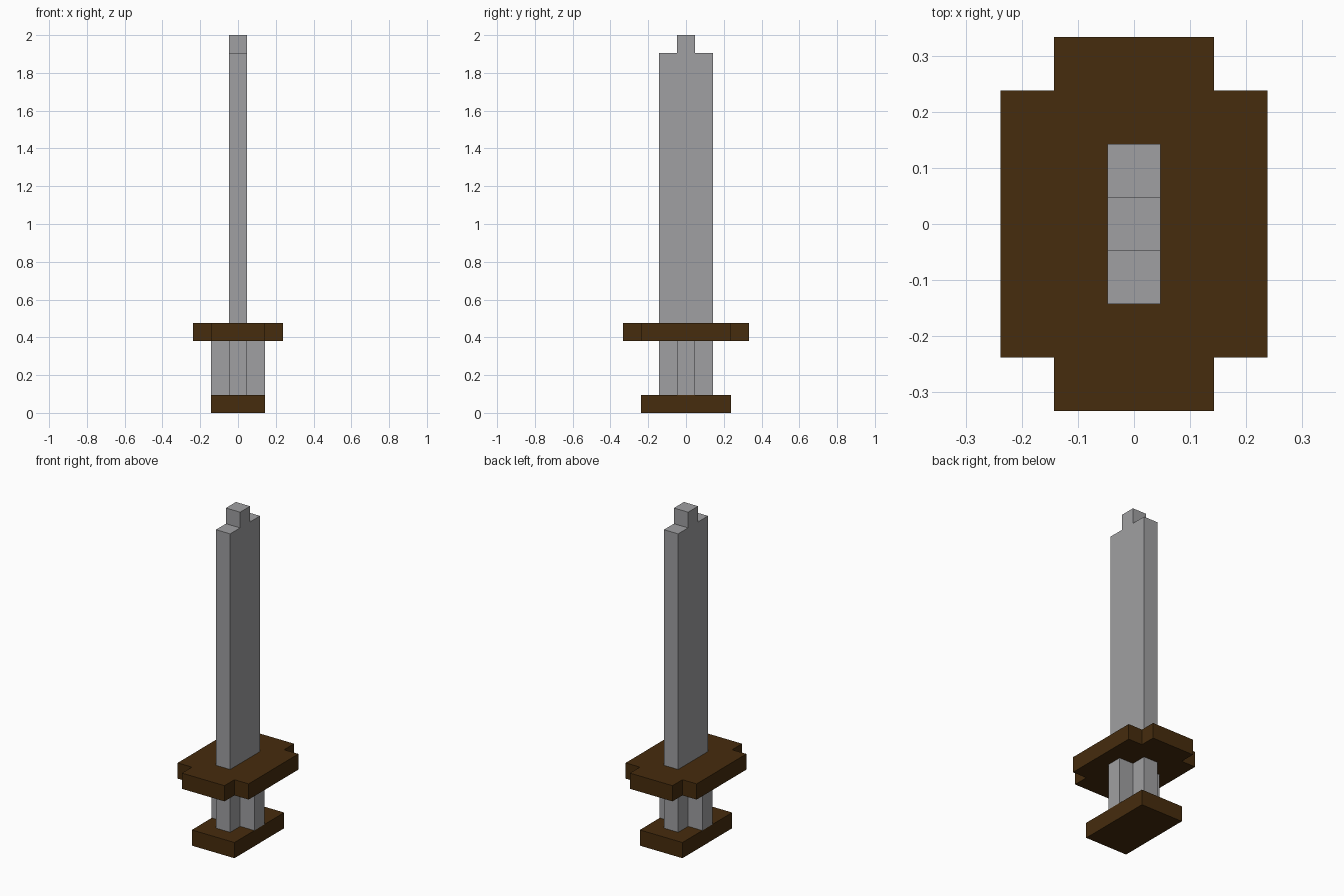
import bpy
import bmesh
from mathutils import Vector

cube = bpy.data.objects.get("Cube")
if cube:
    bpy.data.objects.remove(cube, do_unlink=True)

U = 2 / 21  # one block; the sword is 21 blocks tall


def material(name, rgb):
    mat = bpy.data.materials.new(name)
    mat.use_nodes = True
    colour = (*rgb, 1)
    mat.diffuse_color = colour
    bsdf = mat.node_tree.nodes["Principled BSDF"]
    bsdf.inputs["Base Color"].default_value = colour
    bsdf.inputs["Roughness"].default_value = 0.8
    return mat


def prism(name, outline, push, mat):
    """Extrude a flat outline, given in blocks, along the push vector."""
    bm = bmesh.new()
    face = bm.faces.new([bm.verts.new(Vector(p) * U) for p in outline])
    moved = bmesh.ops.extrude_face_region(bm, geom=[face])["geom"]
    verts = [g for g in moved if isinstance(g, bmesh.types.BMVert)]
    bmesh.ops.translate(bm, verts=verts, vec=Vector(push) * U)
    bmesh.ops.recalc_face_normals(bm, faces=bm.faces)
    mesh = bpy.data.meshes.new(name)
    bm.to_mesh(mesh)
    bm.free()
    mesh.materials.append(mat)
    obj = bpy.data.objects.new(name, mesh)
    bpy.context.collection.objects.link(obj)
    return obj


def mirrored(quarter, z):
    """Complete a quarter outline (from +x round to +y) to all four corners."""
    half = quarter + [(-x, y) for x, y in reversed(quarter)]
    return [(x, y, z) for x, y in half + [(-x, -y) for x, y in half]]


steel = material("steel grey", (0.35, 0.35, 0.36))
wood = material("dark brown wood", (0.061, 0.025, 0.004))

# Pommel, cross-shaped grip and notched guard
prism("pommel", mirrored([(1.5, 2.5)], 0), (0, 0, 1), wood)
prism("grip", mirrored([(1.5, 0.5), (0.5, 0.5), (0.5, 1.5)], 1), (0, 0, 3), steel)
prism("guard", mirrored([(2.5, 2.5), (1.5, 2.5), (1.5, 3.5)], 4), (0, 0, 1), wood)

# Blade with a stepped tip
side = [(1.5, 5), (1.5, 20), (0.5, 20), (0.5, 21)]
profile = side + [(-y, z) for y, z in reversed(side)]
prism("blade", [(-0.5, y, z) for y, z in profile], (1, 0, 0), steel)
